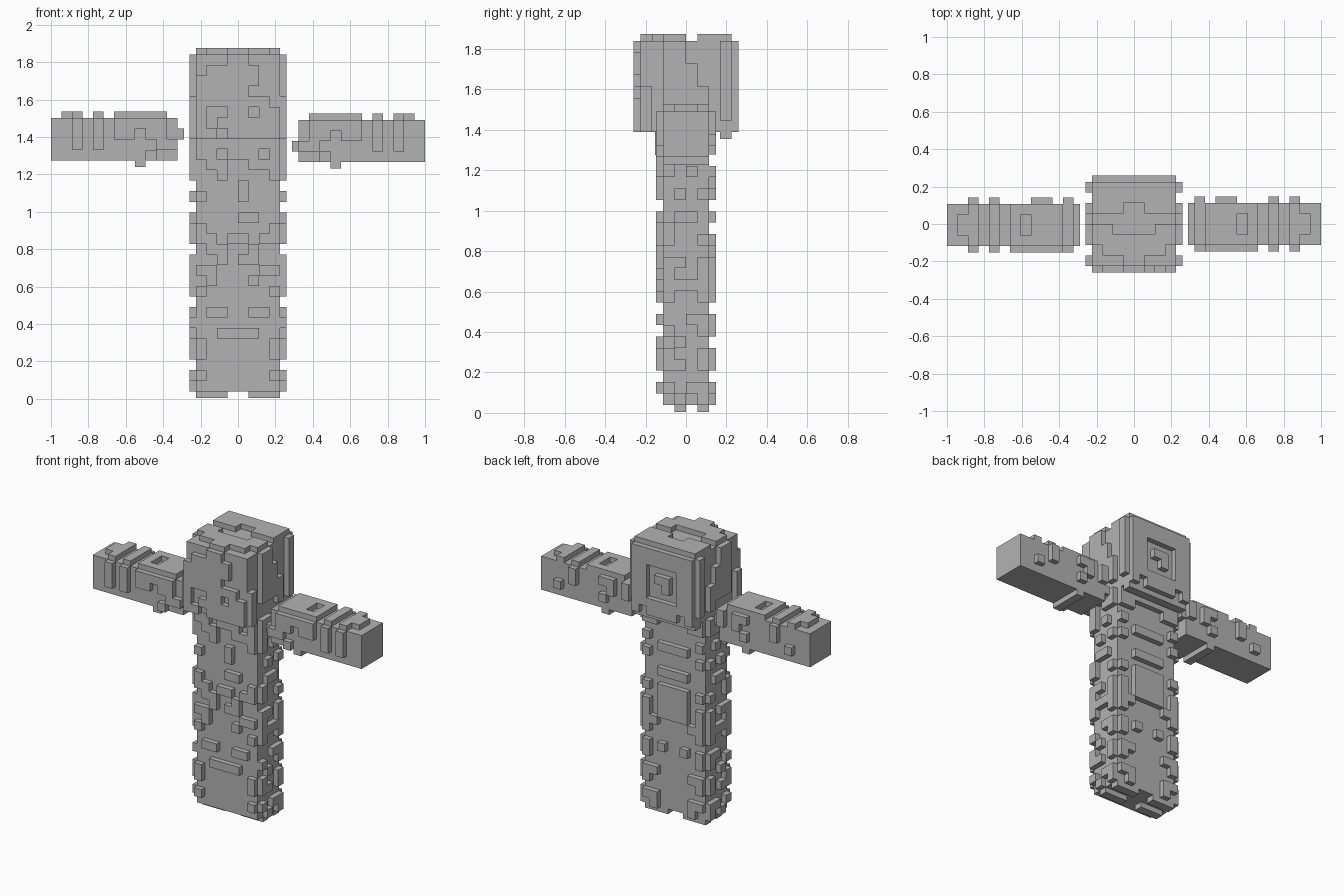
import bpy, bmesh
from mathutils import Vector

default = bpy.data.objects.get("Cube")
if default:
    bpy.data.objects.remove(default)

CELL = 0.0563    # one grid square
RAISE = 0.035    # height of the raised plates
SINK = 0.004     # plates start just inside the core

grey = bpy.data.materials.new("plain_grey")
grey.use_nodes = True
GREY = (0.45, 0.45, 0.45, 1)
grey.diffuse_color = GREY
grey.node_tree.nodes["Principled BSDF"].inputs["Base Color"].default_value = GREY

SIDES = {"right": (0, -1), "left": (0, 1), "front": (1, -1),
         "back": (1, 1), "bottom": (2, -1), "top": (2, 1)}


def finish(bm, name):
    bmesh.ops.recalc_face_normals(bm, faces=bm.faces)
    mesh = bpy.data.meshes.new(name)
    bm.to_mesh(mesh)
    bm.free()
    mesh.materials.append(grey)
    bpy.context.collection.objects.link(bpy.data.objects.new(name, mesh))


def add_core(name, low, size):
    bm = bmesh.new()
    bmesh.ops.create_cube(bm, size=1)
    for v in bm.verts:
        v.co = Vector(low[i] + (v.co[i] + 0.5) * size[i] for i in range(3))
    finish(bm, name)


def add_plates(name, low, size, side, rows):
    """Raise the marked squares of one face; rows run from high to low."""
    axis, sign = SIDES[side]
    u, w = [i for i in range(3) if i != axis]
    base = low[axis] + (size[axis] if sign > 0 else 0) - sign * SINK
    du, dw = size[u] / len(rows[0]), size[w] / len(rows)
    bm = bmesh.new()
    for r, row in enumerate(reversed(rows)):
        for c, mark in enumerate(row):
            if mark != "#":
                continue
            corners = []
            for a, b in ((0, 0), (1, 0), (1, 1), (0, 1)):
                p = Vector((0, 0, 0))
                p[axis] = base
                p[u] = low[u] + (c + a) * du
                p[w] = low[w] + (r + b) * dw
                corners.append(bm.verts.new(p))
            bm.faces.new(corners)
    bmesh.ops.remove_doubles(bm, verts=bm.verts, dist=0.001)
    out = bmesh.ops.extrude_face_region(bm, geom=bm.faces[:], use_keep_orig=True)
    shift = Vector((0, 0, 0))
    shift[axis] = sign * (RAISE + SINK)
    bmesh.ops.translate(bm, vec=shift, verts=[
        g for g in out["geom"] if isinstance(g, bmesh.types.BMVert)])
    finish(bm, name)


def add_part(name, low, cells, plates, mirror=False):
    size = [n * CELL for n in cells]
    add_core(name, low, size)
    for side, text in plates.items():
        rows = text.split()
        if mirror:
            side = {"left": "right", "right": "left"}.get(side, side)
            if SIDES[side][0] != 0:
                rows = [row[::-1] for row in rows]
        add_plates(name + "_" + side + "_plates", low, size, side, rows)


# head
head_side = """
..##...#
..##...#
..###..#
..###..#
#.####.#
#.####.#
#....#.#
#.......
"""
add_part("head", (-4 * CELL, -4 * CELL, 1.39), (8, 8, 8), {
    "front": """
...##...
.#####..
######..
#####...
#######.
#..##.##
#.######
##.#####
""",
    "back": """
########
########
##....##
##.##.##
##.#..##
##....##
########
#.####.#
""",
    "left": head_side,
    "right": head_side,
    "top": """
########
########
###..###
........
##....##
########
.######.
...##...
""",
    "bottom": "######## ........ ........ ........ "
              "........ ........ ........ ........",
})

# torso
torso_side = """
##.#
#.##
#...
#.#.
....
.#.#
....
.##.
#...
#..#
....
##.#
"""
add_part("torso", (-4 * CELL, -2 * CELL, 0.04 + 12 * CELL), (8, 4, 12), {
    "front": """
########
##.###.#
.##..###
..#....#
....#...
#...#...
........
....##..
#......#
##.##.##
.##..#..
..#.##..
""",
    "back": """
########
##....##
........
#......#
..####..
#......#
........
..####..
........
#.####.#
..####..
#.####.#
""",
    "left": torso_side,
    "right": torso_side,
})

# legs
leg_side = """
#..#
####
#..#
....
..##
#..#
.#..
#..#
##.#
....
#.##
.#.#
"""
add_part("legs", (-4 * CELL, -2 * CELL, 0.04), (8, 4, 12), {
    "front": """
##....##
.#...#..
#......#
........
.##..##.
........
..####..
#......#
#......#
........
#......#
........
""",
    "back": """
#.####.#
##....##
#......#
........
#.#..#.#
#......#
........
##....##
#......#
........
##....##
.#....#.
""",
    "left": leg_side,
    "right": leg_side,
    "bottom": "###..### ........ ###..### ........",
})

# arms, mirrored
arm = {
    "front": """
.#####.#.#..
.##.##.#.#..
##.....#.#..
..#.........
""",
    "back": """
#.##...#....
#.#....#....
...#.....#..
............
""",
    "top": """
.#####.#.#..
.###.#.#.##.
.###.#.#.##.
.#####.#.#..
""",
    "bottom": "...#........ " * 4,
}
LENGTH = 12 * CELL
add_part("left_arm", (1 - LENGTH, -2 * CELL, 1.265), (12, 4, 4),
         {**arm, "right": ".... .... #### ...."})
add_part("right_arm", (-1, -2 * CELL - 0.005, 1.275), (12, 4, 4),
         {**arm, "right": ".... #### .... ...."}, mirror=True)
